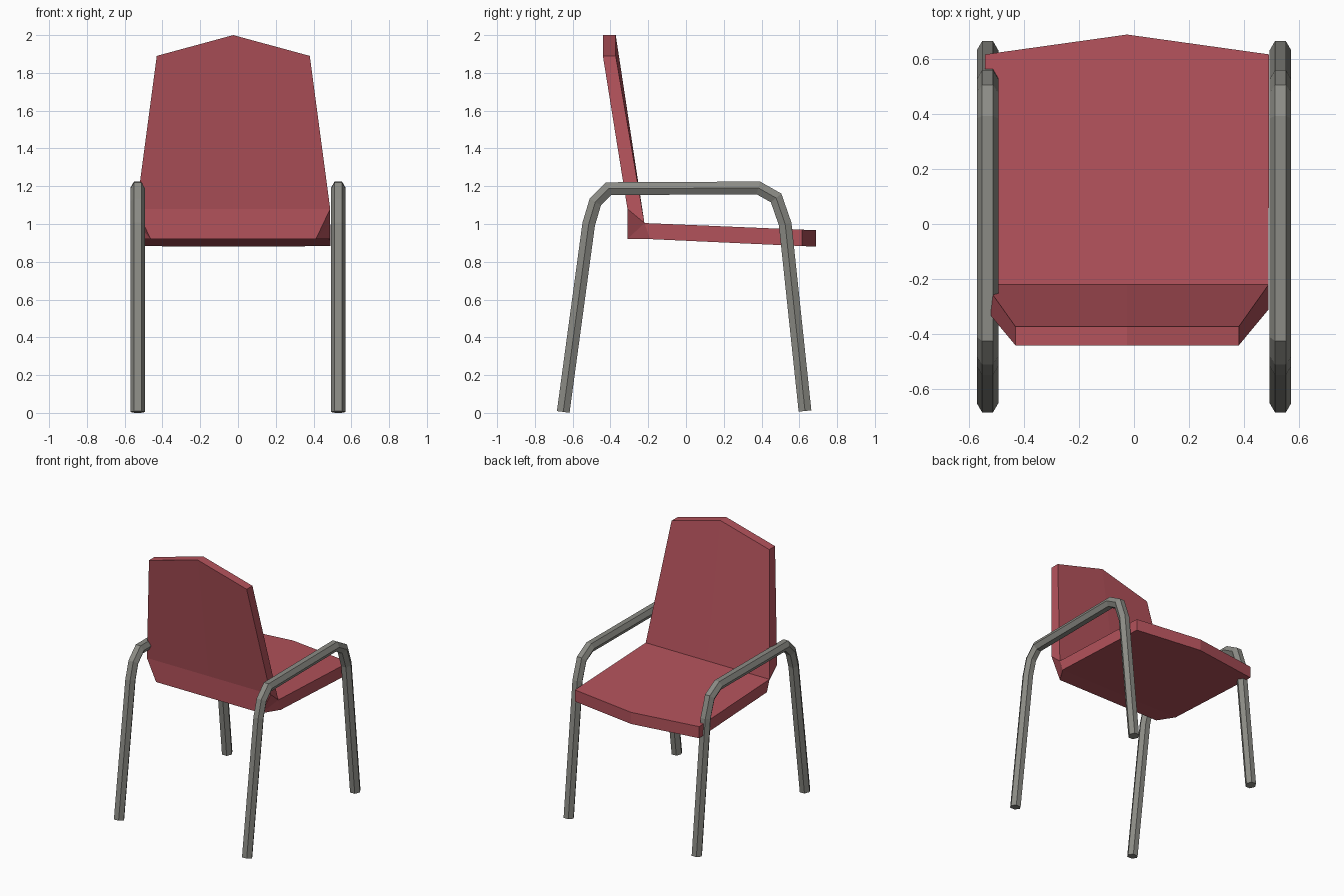
import bpy, bmesh, math
from mathutils import Vector

if "Cube" in bpy.data.objects:
    bpy.data.objects.remove(bpy.data.objects["Cube"])


def material(name, rgb):
    m = bpy.data.materials.new(name)
    m.diffuse_color = (*rgb, 1)
    m.use_nodes = True
    m.node_tree.nodes["Principled BSDF"].inputs["Base Color"].default_value = m.diffuse_color
    return m


RED = material("red upholstery", (0.45, 0.085, 0.105))
GREY = material("grey metal", (0.26, 0.26, 0.235))


def finish(name, bm, mat):
    bmesh.ops.recalc_face_normals(bm, faces=bm.faces)
    me = bpy.data.meshes.new(name)
    bm.to_mesh(me)
    bm.free()
    me.materials.append(mat)
    ob = bpy.data.objects.new(name, me)
    bpy.context.collection.objects.link(ob)
    return ob


# Seat shell: L-shaped profile lofted over left, middle and right columns.
# Each point: (half width, side y, side z, middle y, middle z)
CX = -0.025
PROFILE = [
    (0.437, -0.31, 0.92, -0.31, 0.92),    # 0 lower rear
    (0.513, -0.31, 1.08, -0.31, 1.08),    # 1 back bend
    (0.405, -0.44, 1.89, -0.44, 2.00),    # 2 top, rear
    (0.405, -0.372, 1.89, -0.372, 2.00),  # 3 top, front
    (0.513, -0.22, 1.005, -0.22, 1.005),  # 4 crease
    (0.515, 0.615, 0.97, 0.687, 0.967),   # 5 front edge, upper
    (0.515, 0.615, 0.883, 0.687, 0.88),   # 6 front edge, lower
    (0.513, -0.19, 0.92, -0.19, 0.92),    # 7 underside rear
]
bm = bmesh.new()
left = [bm.verts.new((CX - w, y, z)) for w, y, z, _, _ in PROFILE]
mid = [bm.verts.new((CX, y, z)) for _, _, _, y, z in PROFILE]
right = [bm.verts.new((CX + w, y, z)) for w, y, z, _, _ in PROFILE]
n = len(PROFILE)
for a, b in ((left, mid), (mid, right)):
    for i in range(n):
        j = (i + 1) % n
        bm.faces.new((a[i], a[j], b[j], b[i]))
for col in (left, right):
    for idx in ((1, 2, 3, 4), (4, 5, 6, 7), (0, 1, 4), (0, 4, 7)):
        bm.faces.new([col[i] for i in idx])
finish("seat_shell", bm, RED)

# Leg and armrest frames: hexagonal tube swept along a path in the y-z plane
PATH = [Vector(p) for p in (
    (-0.65, 0.005), (-0.515, 1.0), (-0.48, 1.117), (-0.41, 1.187),
    (0.383, 1.191), (0.477, 1.138), (0.525, 1.0), (0.63, 0.01))]
R = 0.039


def tube(name, x):
    bm = bmesh.new()
    dirs = [(b - a).normalized() for a, b in zip(PATH, PATH[1:])]
    rings = []
    for i, p in enumerate(PATH):
        d0, d1 = dirs[max(i - 1, 0)], dirs[min(i, len(dirs) - 1)]
        t = (d0 + d1).normalized()
        nrm = Vector((-t.y, t.x)) / t.dot(d0)   # mitred normal
        ring = []
        for k in range(6):
            a = math.radians(60 * k)
            q = p + nrm * R * math.sin(a)
            ring.append(bm.verts.new((x + R * math.cos(a), q.x, q.y)))
        rings.append(ring)
    for a, b in zip(rings, rings[1:]):
        for k in range(6):
            j = (k + 1) % 6
            bm.faces.new((a[k], a[j], b[j], b[k]))
    bm.faces.new(rings[0])
    bm.faces.new(rings[-1])
    finish(name, bm, GREY)


tube("left_leg_frame", -0.531)
tube("right_leg_frame", 0.531)
